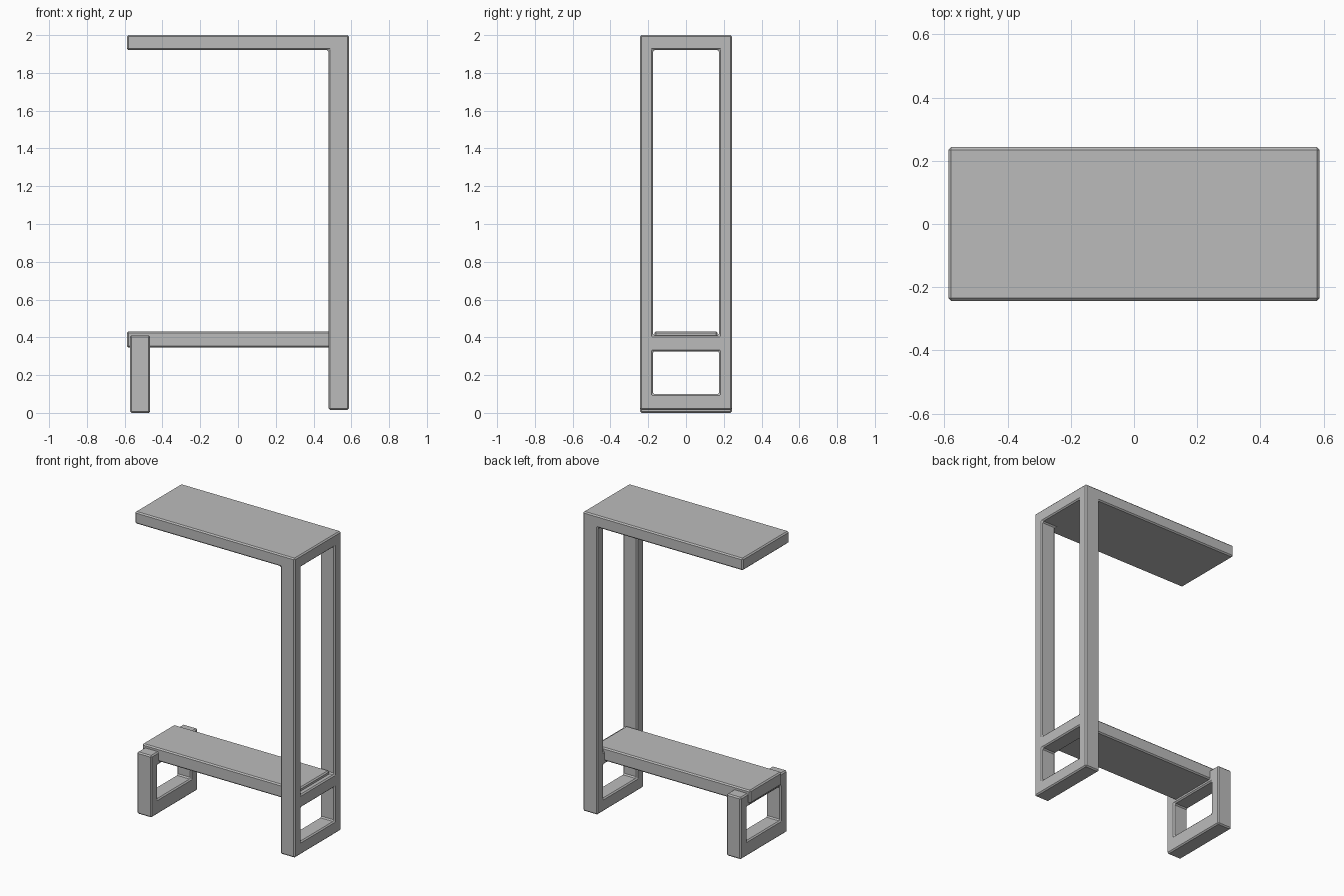
import bpy
import bmesh

cube = bpy.data.objects.get("Cube")
if cube:
    bpy.data.objects.remove(cube, do_unlink=True)

grey = bpy.data.materials.new("plain grey")
grey.use_nodes = True
colour = (0.5, 0.5, 0.5, 1)
grey.diffuse_color = colour
grey.node_tree.nodes["Principled BSDF"].inputs["Base Color"].default_value = colour


def block_part(name, xs, ys, zs, filled, bevel=0.008):
    """Join the filled cells of a box grid into one closed, bevelled solid."""
    axes = (xs, ys, zs)
    sizes = [len(a) - 1 for a in axes]

    def solid(cell):
        return all(0 <= c < n for c, n in zip(cell, sizes)) and filled(*cell)

    bm = bmesh.new()
    verts = {}

    def corner(key):
        if key not in verts:
            verts[key] = bm.verts.new([a[i] for a, i in zip(axes, key)])
        return verts[key]

    cells = [(i, j, k) for i in range(sizes[0])
             for j in range(sizes[1]) for k in range(sizes[2])]
    for cell in filter(solid, cells):
        for axis in range(3):
            u, v = (axis + 1) % 3, (axis + 2) % 3
            for side in (0, 1):
                neighbour = list(cell)
                neighbour[axis] += 2 * side - 1
                if solid(neighbour):
                    continue
                ring = []
                for du, dv in ((0, 0), (1, 0), (1, 1), (0, 1)):
                    key = list(cell)
                    key[axis] += side
                    key[u] += du
                    key[v] += dv
                    ring.append(corner(tuple(key)))
                bm.faces.new(ring if side else ring[::-1])
    bmesh.ops.recalc_face_normals(bm, faces=bm.faces)
    mesh = bpy.data.meshes.new(name)
    bm.to_mesh(mesh)
    bm.free()
    mesh.materials.append(grey)
    obj = bpy.data.objects.new(name, mesh)
    bpy.context.collection.objects.link(obj)
    mod = obj.modifiers.new("edge bevel", "BEVEL")
    mod.width = bevel
    mod.segments = 1
    mod.limit_method = "ANGLE"
    return obj


HALF, INNER = 0.243, 0.175
ys = (-HALF, -INNER, INNER, HALF)

# Tall side frame with the cantilevered top; cross rails at foot, seat and top
block_part("tall_frame_and_top", (-0.587, 0.48, 0.587), ys,
           (0.015, 0.10, 0.325, 0.41, 1.92, 2.0),
           lambda i, j, k: k == 4 or (i == 1 and (j != 1 or k in (0, 2))))

# Short frame at the other end
block_part("short_leg_frame", (-0.572, -0.465), ys, (0, 0.10, 0.325, 0.41),
           lambda i, j, k: j != 1 or k != 1)

# Lower shelf resting in both frames
block_part("lower_shelf", (-0.587, 0.555), (-0.167, 0.167), (0.345, 0.432),
           lambda i, j, k: True)
